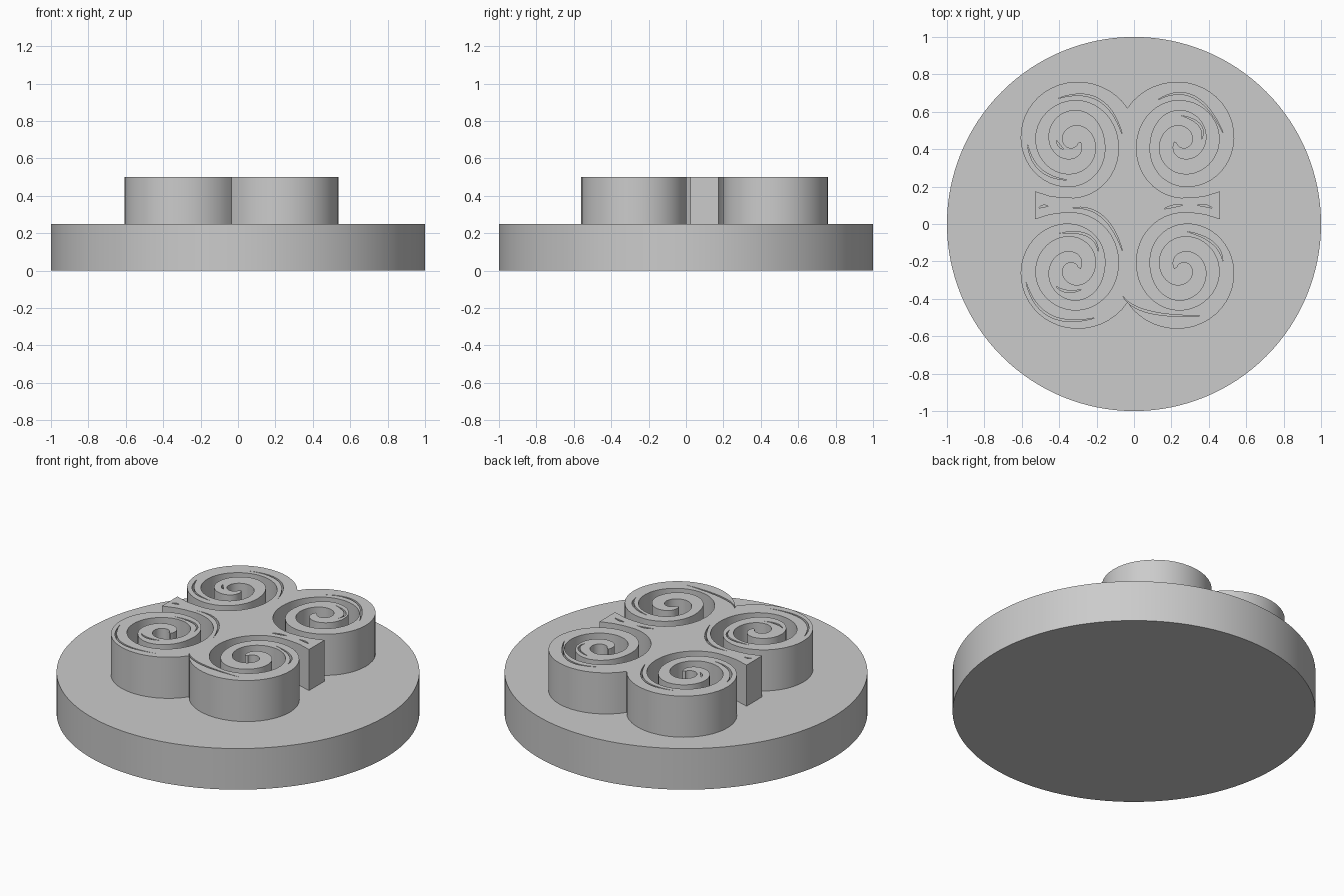
import bpy
import bmesh
from math import radians, cos, sin, floor
from mathutils import Vector

cube = bpy.data.objects.get("Cube")
if cube:
    bpy.data.objects.remove(cube, do_unlink=True)

grey = bpy.data.materials.new("plain_grey")
grey.use_nodes = True
grey.diffuse_color = (0.6, 0.6, 0.6, 1)
grey.node_tree.nodes["Principled BSDF"].inputs["Base Color"].default_value = (0.6, 0.6, 0.6, 1)

AXIS = Vector((-0.035, 0.10))      # symmetry centre of the raised emblem
EYE = Vector((-0.32, 0.44))        # centre of the back right scroll


def finish(obj):
    obj.data.materials.clear()
    obj.data.materials.append(grey)
    bpy.ops.object.select_all(action='DESELECT')
    obj.select_set(True)
    bpy.context.view_layer.objects.active = obj
    bpy.ops.object.shade_smooth_by_angle(angle=radians(30))


def spiral(radii, first, start, end, step=8):
    """Smooth spiral through radii given every quarter turn from angle first."""
    def r_at(deg):
        u = (deg - first) / 90
        i = min(max(floor(u), 0), len(radii) - 2)
        t = u - i
        a, b, c, d = (radii[min(max(i + k, 0), len(radii) - 1)] for k in (-1, 0, 1, 2))
        return b + 0.5 * t * (c - a + t * (2 * a - 5 * b + 4 * c - d + t * (3 * (b - c) + d - a)))
    count = round((end - start) / step)
    angles = [start + (end - start) * i / count for i in range(count + 1)]
    return [EYE + r_at(a) * Vector((cos(radians(a)), sin(radians(a)))) for a in angles]


def mirror(points, x, y):
    return [Vector((2 * AXIS.x - p.x if x else p.x, 2 * AXIS.y - p.y if y else p.y))
            for p in points]


def crescent(a, b, c, width=0.011, n=14):
    """Thin tapering slit through three points."""
    a, b, c = Vector(a), Vector(b), Vector(c)
    sides = [], []
    for i in range(n + 1):
        t = i / n
        p = a * (1 - t) * (1 - 2 * t) + b * 4 * t * (1 - t) + c * t * (2 * t - 1)
        tangent = a * (4 * t - 3) + b * (4 - 8 * t) + c * (4 * t - 1)
        normal = Vector((-tangent.y, tangent.x)).normalized()
        half = width * 2 * t * (1 - t)
        sides[0].append(p + normal * half)
        sides[1].append(p - normal * half)
    return sides[0] + sides[1][-2:0:-1]


# Round base
bm = bmesh.new()
bmesh.ops.create_cone(bm, cap_ends=True, segments=128, radius1=1, radius2=1, depth=0.25)
bmesh.ops.translate(bm, verts=bm.verts, vec=(0, 0, 0.125))
mesh = bpy.data.meshes.new("round_base")
bm.to_mesh(mesh)
bm.free()
base = bpy.data.objects.new("round_base", mesh)
bpy.context.collection.objects.link(base)
finish(base)

# Quarter outline: notch, outer spiral in, inner spiral out, flared side arm
outer = spiral([.345, .32, .285, .24, .165, .17, .135, .09, .035], 0, 32.3, 720)
inner = spiral([.30, .235, .22, .205, .17, .11, .085, .06, .03, .02], 270, 270, 1060)
outer[0] = Vector((AXIS.x, 0.62))
arm = [Vector((-0.39, 0.142)), Vector((-0.45, 0.15)), Vector((-0.53, 0.175))]
quarter = outer + inner[::-1] + arm
outline = (quarter[1:] + mirror(quarter, False, True)[::-1]
           + mirror(quarter, True, True)[1:] + mirror(quarter, True, False)[::-1])

# Slits cut through the scroll arms
slits = [
    ((-.41, .67), (-.19, .665), (-.06, .47)),
    ((-.57, .43), (-.50, .29), (-.35, .235)),
    ((-.415, .45), (-.40, .42), (-.375, .40)),
    ((.12, .66), (.32, .68), (.48, .48)),
    ((.25, .58), (.35, .53), (.36, .45)),
    ((-.34, .085), (-.17, .04), (-.06, -.15)),
    ((-.58, -.30), (-.45, -.49), (-.20, -.50)),
    ((-.40, -.05), (-.25, -.06), (-.19, -.15)),
    ((-.42, -.33), (-.36, -.36), (-.28, -.35)),
    ((-.06, -.385), (.08, -.47), (.36, -.49)),
    ((.28, -.04), (.42, -.10), (.475, -.20)),
    ((.16, .08), (.21, .095), (.26, .10)),
    ((.34, .10), (.38, .098), (.42, .085)),
    ((-.51, .085), (-.485, .095), (-.46, .095)),
]

# Raised emblem, filled and extruded
curve = bpy.data.curves.new("scroll_emblem", 'CURVE')
curve.dimensions = '2D'
curve.fill_mode = 'BOTH'
curve.extrude = 0.125
for loop in [outline] + [crescent(*s) for s in slits]:
    line = curve.splines.new('POLY')
    line.points.add(len(loop) - 1)
    for point, p in zip(line.points, loop):
        point.co = (p.x, p.y, 0, 1)
    line.use_cyclic_u = True
emblem = bpy.data.objects.new("scroll_emblem", curve)
emblem.location.z = 0.375
bpy.context.collection.objects.link(emblem)
bpy.ops.object.select_all(action='DESELECT')
emblem.select_set(True)
bpy.context.view_layer.objects.active = emblem
bpy.ops.object.convert(target='MESH')
emblem = bpy.context.view_layer.objects.active

bm = bmesh.new()
bm.from_mesh(emblem.data)
bmesh.ops.remove_doubles(bm, verts=bm.verts, dist=0.0002)
bmesh.ops.recalc_face_normals(bm, faces=bm.faces)
bm.to_mesh(emblem.data)
bm.free()
finish(emblem)
